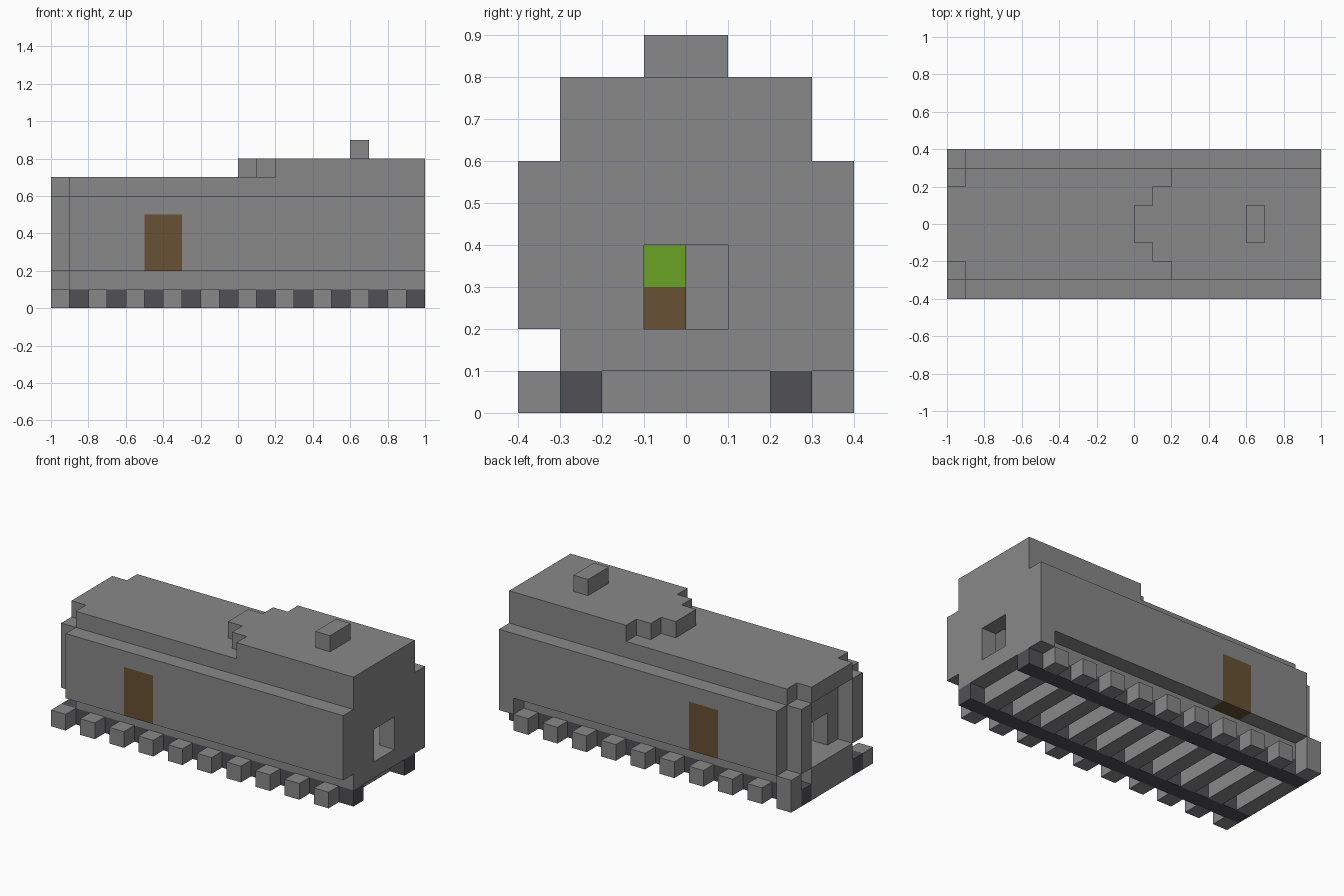
import bpy
import bmesh
from math import radians
from mathutils import Vector
from itertools import product

U = 0.1  # size of one block
cube = bpy.data.objects.get("Cube")
if cube:
    bpy.data.objects.remove(cube, do_unlink=True)


def material(name, color):
    m = bpy.data.materials.new(name)
    m.use_nodes = True
    rgba = (*color, 1)
    m.diffuse_color = rgba
    m.node_tree.nodes["Principled BSDF"].inputs["Base Color"].default_value = rgba
    return m


grey = material("body grey", (.246, .246, .246))
dark = material("rail dark grey", (.082, .082, .093))
brown = material("wood brown", (.136, .082, .034))
green = material("leaf green", (.141, .366, .016))

blocks = {}     # grid cell -> part name
paint = {}      # part name -> material


def cells(xs, ys, zs):
    return product(range(*xs), range(*ys), range(*zs))


def fill(part, mat, xs, ys, zs):
    paint[part] = mat
    for c in cells(xs, ys, zs):
        blocks[c] = part


def carve(xs, ys, zs):
    for c in cells(xs, ys, zs):
        blocks.pop(c, None)


# Track: ten sleepers with two rails let into them
for x in range(-10, 10, 2):
    fill("sleepers", grey, (x, x + 1), (-4, 4), (0, 1))
for part, y in (("left_rail", 2), ("right_rail", -3)):
    fill(part, dark, (-10, 10), (y, y + 1), (0, 1))

# Chassis with a narrower nose and two corner posts
fill("chassis", grey, (-9, 10), (-3, 3), (1, 2))
fill("chassis", grey, (-10, -9), (-2, 2), (1, 2))
for x in (-10, 9):
    fill("corner_posts", grey, (x, x + 1), (3, 4), (1, 2))

# Hollow car body with a window in each end
fill("car_body", grey, (-9, 10), (-4, 4), (2, 6))
carve((-8, 9), (-3, 3), (2, 6))
for x in (-9, 9):
    carve((x, x + 1), (-1, 1), (2, 4))

# Side doors and the pillars of the end porch
for y in (-4, 3):
    fill("side_doors", brown, (-5, -3), (y, y + 1), (2, 5))
for y in (-3, 2):
    fill("porch_pillars", grey, (-10, -9), (y, y + 1), (2, 6))

# Roof, with an upper deck that steps in towards the middle
fill("roof", grey, (-9, 10), (-3, 3), (6, 7))
fill("roof", grey, (-10, -9), (-2, 2), (6, 7))
for x0, x1, half in ((2, 10, 3), (1, 2, 2), (0, 1, 1)):
    fill("upper_roof", grey, (x0, x1), (-half, half), (7, 8))
fill("chimney", grey, (6, 7), (-1, 1), (8, 9))

# Inside: a partition with a small plant on its stem
fill("partition", grey, (-1, 0), (-3, 3), (2, 6))
fill("plant_stem", brown, (0, 1), (-1, 0), (2, 3))
fill("plant_leaves", green, (0, 1), (-1, 0), (3, 4))


def build(part, mat):
    """Make the outer skin of all blocks of one part."""
    bm = bmesh.new()
    for c in (k for k, v in blocks.items() if v == part):
        mid = Vector(c) + Vector((.5, .5, .5))
        for axis, sign in product(range(3), (-1, 1)):
            near = list(c)
            near[axis] += sign
            if tuple(near) in blocks:
                continue
            n, u, v = Vector(), Vector(), Vector()
            n[axis] = sign / 2
            u[(axis + 1) % 3] = .5
            v[(axis + 2) % 3] = sign / 2
            corners = (n - u - v, n + u - v, n + u + v, n - u + v)
            bm.faces.new([bm.verts.new((mid + p) * U) for p in corners])
    bmesh.ops.remove_doubles(bm, verts=bm.verts, dist=U / 100)
    bmesh.ops.dissolve_limit(bm, angle_limit=radians(1), verts=bm.verts, edges=bm.edges)
    mesh = bpy.data.meshes.new(part)
    bm.to_mesh(mesh)
    bm.free()
    mesh.materials.append(mat)
    bpy.context.scene.collection.objects.link(bpy.data.objects.new(part, mesh))


for part, mat in paint.items():
    build(part, mat)
